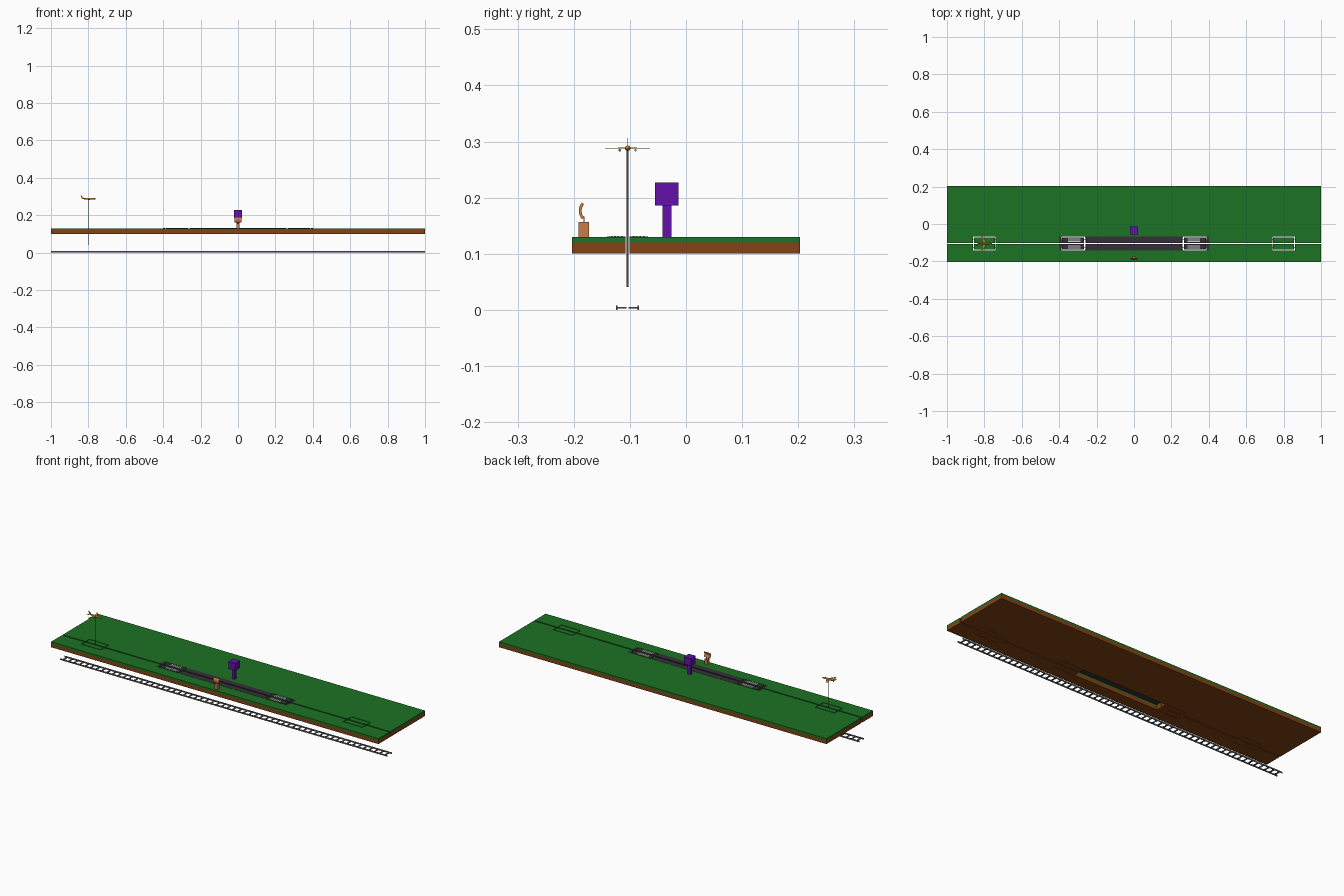
import bpy, bmesh, math
from mathutils import Vector

if "Cube" in bpy.data.objects:
    bpy.data.objects.remove(bpy.data.objects["Cube"])

YC = -0.104          # centre line of the track, slot and runway
SLOT = 0.0035        # half width of the slot


def mat(name, rgb):
    m = bpy.data.materials.new(name)
    m.diffuse_color = (*rgb, 1)
    m.use_nodes = True
    m.node_tree.nodes["Principled BSDF"].inputs["Base Color"].default_value = m.diffuse_color
    return m


GREEN = mat("grass_green", (0.012, 0.17, 0.018))
BROWN = mat("earth_brown", (0.23, 0.055, 0.008))
DARK = mat("asphalt", (0.035, 0.03, 0.04))
WHITE = mat("marking_white", (0.6, 0.6, 0.6))
PURPLE = mat("tower_purple", (0.13, 0.005, 0.4))
ORANGE = mat("radar_orange", (0.6, 0.2, 0.06))
GOLD = mat("plane_gold", (0.6, 0.28, 0.02))
STEEL = mat("track_steel", (0.12, 0.12, 0.13))


def finish(name, bm, m):
    bmesh.ops.remove_doubles(bm, verts=bm.verts, dist=1e-6)
    bmesh.ops.recalc_face_normals(bm, faces=bm.faces)
    me = bpy.data.meshes.new(name)
    bm.to_mesh(me)
    bm.free()
    me.materials.append(m)
    ob = bpy.data.objects.new(name, me)
    bpy.context.collection.objects.link(ob)
    return ob


def add_box(bm, x0, x1, y0, y1, z0, z1):
    v = [bm.verts.new((x, y, z)) for x in (x0, x1) for y in (y0, y1) for z in (z0, z1)]
    for f in ((0, 1, 3, 2), (4, 6, 7, 5), (0, 4, 5, 1), (2, 3, 7, 6), (0, 2, 6, 4), (1, 5, 7, 3)):
        bm.faces.new([v[i] for i in f])


def boxes(name, m, *dims):
    bm = bmesh.new()
    for d in dims:
        add_box(bm, *d)
    return finish(name, bm, m)


def prism(name, m, pts, thick, to_world):
    # flat outline given a thickness
    bm = bmesh.new()
    a, b = [[bm.verts.new(to_world(u, v, s * thick / 2)) for u, v in pts] for s in (-1, 1)]
    bm.faces.new(a)
    bm.faces.new(b[::-1])
    n = len(pts)
    for i in range(n):
        bm.faces.new((a[i], a[(i + 1) % n], b[(i + 1) % n], b[i]))
    return finish(name, bm, m)


# Ground slab: two layers with the long slot, trapdoor outlines and runway opening
HATCHES = [(-0.86, -0.74), (-0.388, -0.262), (0.262, 0.388), (0.74, 0.86)]
H, G = 0.0365, 0.004   # hatch half width and outline gap


def solid(x, y):
    d = abs(y - YC)
    if d < SLOT:
        return False
    if abs(x) < 0.258 and d < H - G:
        return False
    for a, b in HATCHES:
        if a < x < b and d < H and not (a + G < x < b - G and d < H - G):
            return False
    return True


def slab(name, m, z0, z1):
    xs = sorted([-1, 1, -0.258, 0.258] + [v for a, b in HATCHES for v in (a, a + G, b - G, b)])
    ys = sorted([-0.203, 0.203] + [YC + s * d for s in (-1, 1) for d in (SLOT, H - G, H)])
    nx, ny = len(xs) - 1, len(ys) - 1
    full = lambda i, j: (0 <= i < nx and 0 <= j < ny
                         and solid((xs[i] + xs[i + 1]) / 2, (ys[j] + ys[j + 1]) / 2))
    bm = bmesh.new()
    face = lambda *p: bm.faces.new([bm.verts.new(c) for c in p])
    for i in range(nx):
        for j in range(ny):
            if not full(i, j):
                continue
            x0, x1, y0, y1 = xs[i], xs[i + 1], ys[j], ys[j + 1]
            for z in (z0, z1):
                face((x0, y0, z), (x1, y0, z), (x1, y1, z), (x0, y1, z))
            for di, dj, p, q in ((-1, 0, (x0, y0), (x0, y1)), (1, 0, (x1, y0), (x1, y1)),
                                 (0, -1, (x0, y0), (x1, y0)), (0, 1, (x0, y1), (x1, y1))):
                if not full(i + di, j + dj):
                    face((*p, z0), (*q, z0), (*q, z1), (*p, z1))
    finish(name, bm, m)


slab("earth_layer", BROWN, 0.10, 0.12)
slab("grass_layer", GREEN, 0.12, 0.13)

# Runway halves, door surfaces, keys and edge lines
runway, keys = [], []
for s in (-1, 1):
    def strip(x0, x1, d0, d1, z0, z1):
        y0, y1 = sorted((YC + s * d0, YC + s * d1))
        return (x0, x1, y0, y1, z0, z1)
    runway.append(strip(-0.2575, 0.2575, SLOT, H, 0.127, 0.1308))
    for t in (-1, 1):
        a, b = sorted((t * 0.266, t * 0.384))
        runway.append(strip(a, b, SLOT, H - G, 0.13, 0.1308))
        a, b = sorted((t * 0.389, t * 0.4))
        runway.append(strip(a, b, SLOT, H, 0.13, 0.1308))
        a, b = sorted((t * 0.285, t * 0.352))
        for d in (0.009, 0.015, 0.021, 0.027):
            keys.append(strip(a, b, d, d + 0.003, 0.1308, 0.132))
boxes("runway", DARK, *runway)
boxes("runway_keys", WHITE, *keys)

# Track under the slab: side rails and split ties
track = []
for s in (-1, 1):
    ra, rb = sorted((YC + s * 0.018, YC + s * 0.0205))
    track.append((-1, 1, ra, rb, 0, 0.008))
    ta, tb = sorted((YC + s * 0.0018, YC + s * 0.018))
    for i in range(60):
        x = -1 + (i + 0.5) / 30
        track.append((x - 0.005, x + 0.005, ta, tb, 0.0028, 0.0052))
boxes("track", STEEL, *track)

# Control tower
boxes("tower_post", PURPLE, (-0.008, 0.008, -0.042, -0.026, 0.13, 0.186))
boxes("tower_cabin", PURPLE, (-0.021, 0.021, -0.055, -0.013, 0.186, 0.227))

# Radar: base, pin and curved dish
boxes("radar_base", ORANGE, (-0.009, 0.009, -0.192, -0.173, 0.13, 0.157))
boxes("radar_pin", ORANGE, (-0.001, 0.001, -0.183, -0.181, 0.157, 0.166))
arc = [math.radians(a) for a in range(-40, 41, 10)]
dish = [(-0.168 - r * math.cos(a), 0.1765 + r * math.sin(a))
        for r, seq in ((0.023, arc), (0.018, arc[::-1])) for a in seq]
prism("radar_dish", ORANGE, dish, 0.036, lambda u, v, t: (t, u, v))

# Plane on its pole
PX, PZ = -0.80, 0.288
bpy.ops.mesh.primitive_cylinder_add(vertices=12, radius=0.0016, depth=0.247,
                                    location=(PX, YC, 0.1645))
bpy.context.object.name = "plane_pole"
bpy.context.object.data.materials.append(STEEL)


def lathe(name, prof, y=0, z=0, n=14):
    bm = bmesh.new()
    rings = []
    for x, r, dz in prof:
        rings.append([bm.verts.new((PX + x, YC + y + r * math.cos(2 * math.pi * k / n),
                                    PZ + z + dz + r * math.sin(2 * math.pi * k / n)))
                      for k in range(n)])
    for a, b in zip(rings, rings[1:]):
        for k in range(n):
            bm.faces.new((a[k], a[(k + 1) % n], b[(k + 1) % n], b[k]))
    bm.faces.new(rings[0])
    bm.faces.new(rings[-1])
    ob = finish(name, bm, GOLD)
    for p in ob.data.polygons:
        p.use_smooth = len(p.vertices) == 4


lathe("fuselage", [(-0.038, 0.0008, 0.003), (-0.028, 0.003, 0.0015), (-0.016, 0.0048, 0),
                   (0.028, 0.0048, 0), (0.036, 0.0036, -0.0005), (0.041, 0.001, -0.001)])
for s, side in ((-1, "right"), (1, "left")):
    prism(side + "_wing", GOLD, [(0.012, 0.002), (-0.012, 0.04), (-0.017, 0.04), (-0.006, 0.002)],
          0.0012, lambda u, v, t: (PX + u, YC + s * v, PZ - 0.001 + t))
    prism(side + "_tailplane", GOLD, [(-0.028, 0.001), (-0.037, 0.017), (-0.041, 0.017), (-0.036, 0.001)],
          0.001, lambda u, v, t: (PX + u, YC + s * v, PZ + 0.002 + t))
    lathe(side + "_engine", [(-0.005, 0.0014, 0), (0.0, 0.0022, 0), (0.008, 0.002, 0)],
          s * 0.014, -0.0035, 10)
prism("tail_fin", GOLD, [(-0.025, 0.003), (-0.037, 0.018), (-0.042, 0.018), (-0.036, 0.003)],
      0.001, lambda u, v, t: (PX + u, YC + t, PZ + v))
